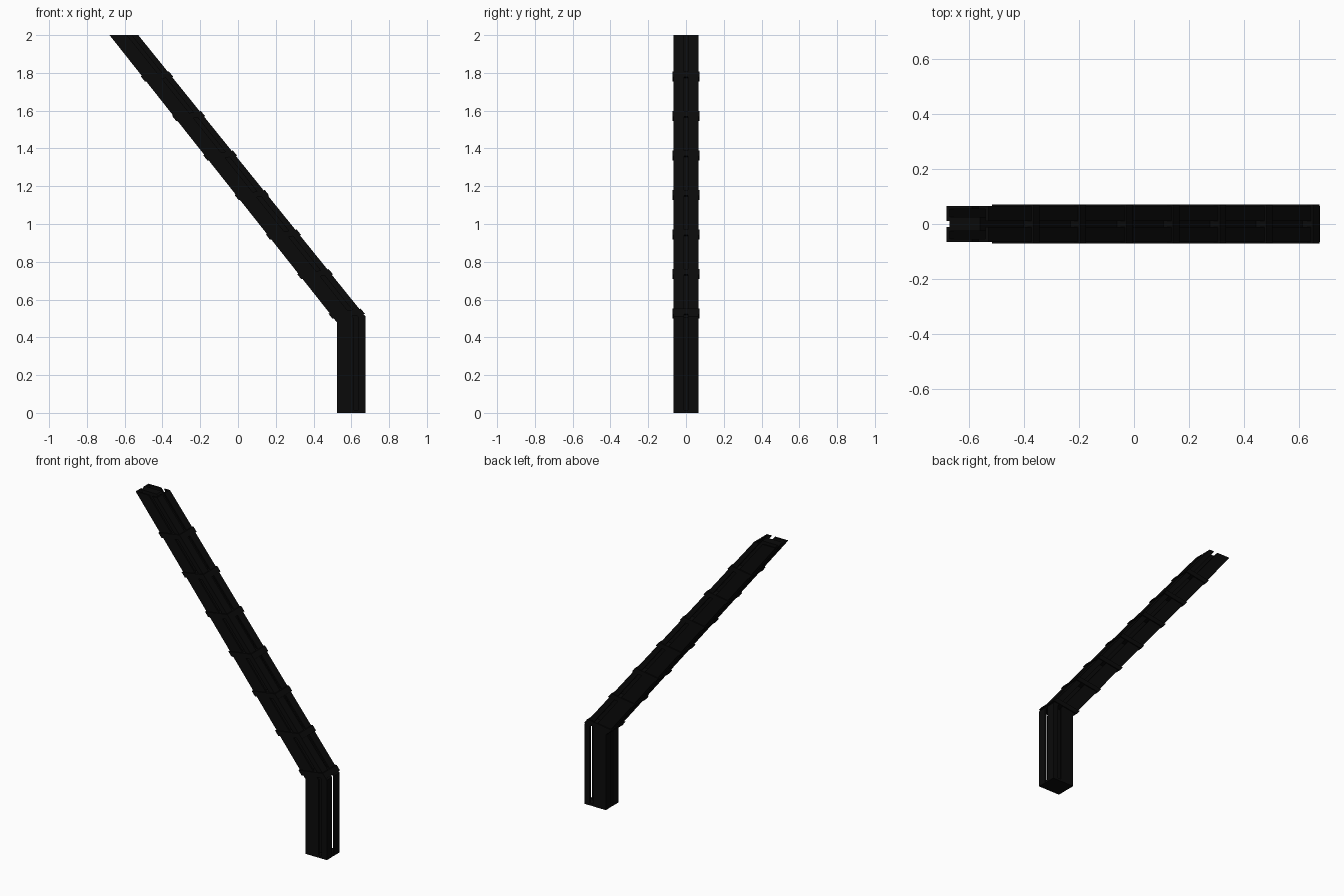
import bpy, bmesh

cube = bpy.data.objects.get("Cube")
if cube:
    bpy.data.objects.remove(cube, do_unlink=True)

# Single near-black metal colour
black = bpy.data.materials.new("black_metal")
black.use_nodes = True
colour = (0.003, 0.003, 0.003, 1)
black.diffuse_color = colour
black.node_tree.nodes["Principled BSDF"].inputs["Base Color"].default_value = colour

CENTRE_X = 0.599           # post axis
HALF_X, HALF_Y = 0.076, 0.065
WALL = 0.01
JOINT_Z, JOINT_SLOPE = 0.495, 0.2
TOP_Z, LEAN = 2.0, 1.203   # arm end height and sideways reach


def joint_height(lx):
    return JOINT_Z + JOINT_SLOPE * lx


def place(lx, ly, z):
    """Put a section point on the bent member at height z."""
    t = max(0, (z - joint_height(lx)) / (TOP_Z - joint_height(lx)))
    return (CENTRE_X + lx - LEAN * t, ly, z)


def sweep(name, outline, levels):
    """Loft a closed section outline through heights given by functions of x."""
    bm = bmesh.new()
    rings = [[bm.verts.new(place(x, y, level(x))) for x, y in outline] for level in levels]
    n = len(outline)
    for low, high in zip(rings, rings[1:]):
        for i in range(n):
            j = (i + 1) % n
            bm.faces.new((low[i], low[j], high[j], high[i]))
    bm.faces.new(rings[0])
    bm.faces.new(rings[-1])
    bmesh.ops.recalc_face_normals(bm, faces=bm.faces)
    mesh = bpy.data.meshes.new(name)
    bm.to_mesh(mesh)
    bm.free()
    mesh.materials.append(black)
    obj = bpy.data.objects.new(name, mesh)
    bpy.context.collection.objects.link(obj)
    return obj


def rectangle(x0, x1, half_y):
    return [(x0, -half_y), (x1, -half_y), (x1, half_y), (x0, half_y)]


def corner_angle(side, slit_x, end):
    """L-shaped corner section, stopping at the slits on both faces."""
    xo, xi = side * HALF_X, side * (HALF_X - WALL)
    yo, yi, ys = (end * v for v in (HALF_Y, HALF_Y - WALL, WALL))
    return [(xo, yo), (slit_x, yo), (slit_x, yi), (xi, yi), (xi, ys), (xo, ys)]


full_length = [lambda x: 0, joint_height, lambda x: TOP_Z]

# Four bent corner angles separated by narrow slits
for side, side_name, slit_x in ((-1, "right", 0.016), (1, "left", 0.04)):
    for end, end_name in ((-1, "front"), (1, "back")):
        sweep(f"{end_name}_{side_name}_angle", corner_angle(side, slit_x, end), full_length)

# Inner core behind the slits
sweep("inner_core", rectangle(-HALF_X + WALL, 0.046, 0.025), full_length)

# Base plate closing the foot
sweep("base_plate", rectangle(-HALF_X + 0.001, HALF_X - 0.001, HALF_Y - 0.001),
      [lambda x: 0, lambda x: 0.015])

# Evenly spaced slanted bands around the arm
for i in range(7):
    z = 0.525 + 0.2093 * i
    sweep(f"arm_band_{i + 1}", rectangle(-0.083, 0.083, 0.071),
          [lambda x, s=s: z + s * 0.014 + 0.15 * x for s in (-1, 1)])
